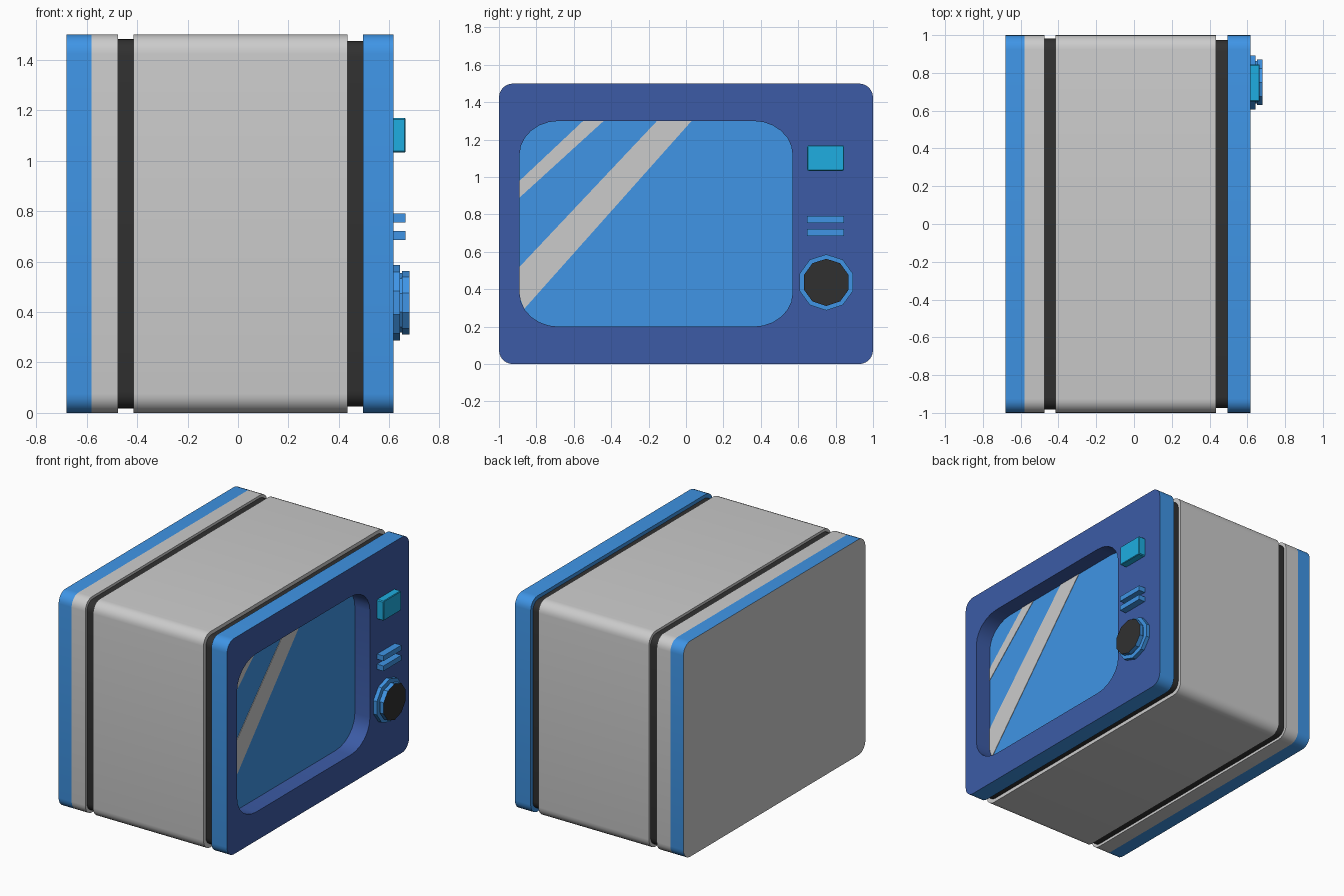
import bpy, bmesh, math

if "Cube" in bpy.data.objects:
    bpy.data.objects.remove(bpy.data.objects["Cube"])

def material(name, rgb):
    m = bpy.data.materials.new(name)
    m.diffuse_color = (*rgb, 1)
    m.use_nodes = True
    m.node_tree.nodes["Principled BSDF"].inputs["Base Color"].default_value = m.diffuse_color
    return m

BLUE = material("blue", (0.05, 0.30, 0.79))
NAVY = material("navy", (0.045, 0.105, 0.38))
CYAN = material("cyan", (0.013, 0.42, 0.75))
DARK = material("dark", (0.03, 0.03, 0.03))
GREY = material("grey", (0.6, 0.6, 0.6))

def rounded(y0, y1, z0, z1, ry, rz, seg=6):
    """Rounded rectangle outline in the YZ plane."""
    pts = []
    for i, (cy, cz) in enumerate([(y1 - ry, z1 - rz), (y0 + ry, z1 - rz),
                                  (y0 + ry, z0 + rz), (y1 - ry, z0 + rz)]):
        for k in range(seg + 1):
            a = math.pi / 2 * (i + k / seg)
            pts.append((cy + ry * math.cos(a), cz + rz * math.sin(a)))
    return pts

def case(inset=0):
    r = 0.075 - inset / 2
    return rounded(-1 + inset, 1 - inset, inset, 1.5 - inset, r, r)

def decagon(r):
    return [(0.75 + r * math.sin(k * math.pi / 5), 0.437 + r * math.cos(k * math.pi / 5))
            for k in range(10)]

def loft(name, stations, mats, ring=False):
    """Skin (x, outline) stations; mats: one per band, then back and front cap."""
    bm = bmesh.new()
    loops = [[bm.verts.new((x, y, z)) for y, z in pts] for x, pts in stations]
    slots = list(dict.fromkeys(mats))
    n = len(loops[0])
    bands = len(loops) if ring else len(loops) - 1
    for b in range(bands):
        lo, hi = loops[b], loops[(b + 1) % len(loops)]
        for k in range(n):
            j = (k + 1) % n
            f = bm.faces.new((lo[k], lo[j], hi[j], hi[k]))
            f.material_index = slots.index(mats[b])
    if not ring:
        for loop, mat in ((loops[0], mats[-2]), (loops[-1], mats[-1])):
            bm.faces.new(loop).material_index = slots.index(mat)
    bmesh.ops.recalc_face_normals(bm, faces=bm.faces)
    for f in bm.faces:
        f.smooth = True
    me = bpy.data.meshes.new(name)
    bm.to_mesh(me)
    bm.free()
    for m in slots:
        me.materials.append(m)
    me.set_sharp_from_angle(angle=math.radians(30))
    ob = bpy.data.objects.new(name, me)
    bpy.context.collection.objects.link(ob)
    return ob

# Case: back cover, main body and recessed dark seams
c = case()
loft("back_cover", [(-0.68, c), (-0.58, c), (-0.475, c)], [BLUE, GREY, GREY, GREY])
loft("back_seam", [(-0.475, case(0.018)), (-0.415, case(0.018))], [DARK] * 3)
loft("main_body", [(-0.415, c), (0.435, c)], [GREY] * 3)
loft("front_seam", [(0.435, case(0.025)), (0.495, case(0.025))], [DARK] * 3)

# Front frame with the screen opening
opening = rounded(-0.89, 0.57, 0.2, 1.3, 0.21, 0.18)
loft("front_frame", [(0.495, c), (0.616, c), (0.616, opening), (0.495, opening)],
     [BLUE, NAVY, NAVY, BLUE], ring=True)
loft("screen", [(0.48, opening), (0.50, opening)], [BLUE] * 3)

# Reflection stripes on the screen
stripes = {
    "thin_reflection": [(-0.89, 0.89), (-0.44, 1.3), (-0.55, 1.3), (-0.89, 0.98)],
    "wide_reflection": [(-0.865, 0.295), (0.03, 1.3), (-0.155, 1.3), (-0.89, 0.52), (-0.89, 0.36)],
}
for name, pts in stripes.items():
    loft(name, [(0.499, pts), (0.503, pts)], [GREY] * 3)

# Button and two vent bars
button = rounded(0.648, 0.845, 1.033, 1.17, 0.006, 0.006, 1)
button_top = rounded(0.652, 0.841, 1.037, 1.166, 0.006, 0.006, 1)
loft("button", [(0.61, button), (0.661, button), (0.665, button_top)], [CYAN] * 4)
for i, z in enumerate((0.685, 0.755)):
    bar = [(0.648, z), (0.845, z), (0.845, z + 0.036), (0.648, z + 0.036)]
    loft(f"vent_bar_{i + 1}", [(0.61, bar), (0.665, bar)], [BLUE] * 3)

# Ten-sided dial
base, neck, grip = decagon(0.15), decagon(0.118), decagon(0.126)
loft("dial", [(0.61, base), (0.643, base), (0.643, neck), (0.65, neck), (0.65, grip), (0.68, grip)],
     [BLUE] * 6 + [DARK])
